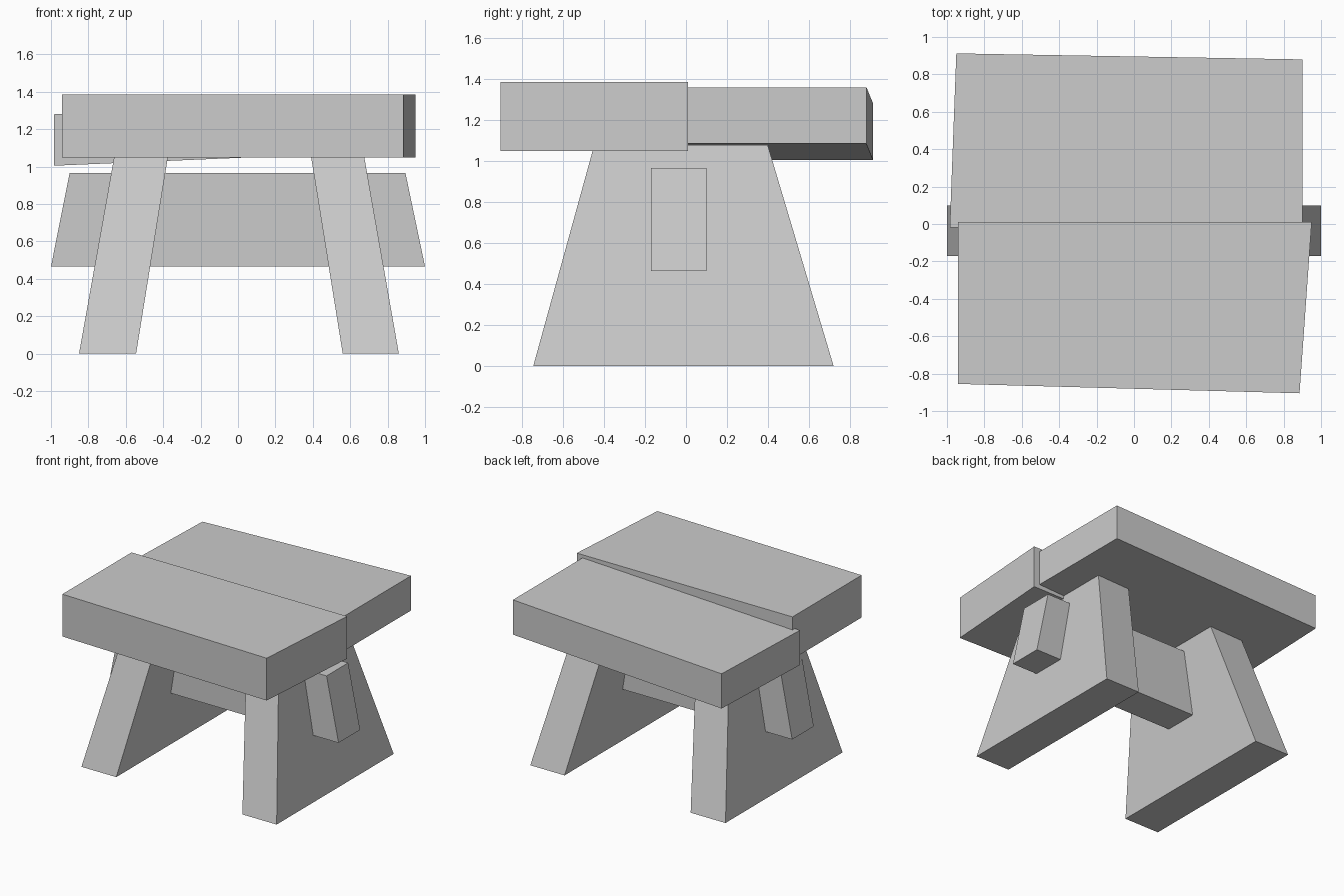
import bpy
import bmesh

cube = bpy.data.objects.get("Cube")
if cube:
    bpy.data.objects.remove(cube, do_unlink=True)

grey = bpy.data.materials.new("plain grey")
grey.use_nodes = True
grey.diffuse_color = (0.6, 0.6, 0.6, 1)
grey.node_tree.nodes["Principled BSDF"].inputs["Base Color"].default_value = (0.6, 0.6, 0.6, 1)


def block(name, bottom, top):
    """Solid between two matching four-cornered outlines."""
    bm = bmesh.new()
    low = [bm.verts.new(p) for p in bottom]
    high = [bm.verts.new(p) for p in top]
    bm.faces.new(low[::-1])
    bm.faces.new(high)
    for i in range(4):
        j = (i + 1) % 4
        bm.faces.new((low[i], low[j], high[j], high[i]))
    bmesh.ops.recalc_face_normals(bm, faces=bm.faces)
    mesh = bpy.data.meshes.new(name)
    bm.to_mesh(mesh)
    bm.free()
    mesh.materials.append(grey)
    obj = bpy.data.objects.new(name, mesh)
    bpy.context.collection.objects.link(obj)
    return obj


def rect(x0, x1, y0, y1, z):
    return [(x0, y0, z), (x1, y0, z), (x1, y1, z), (x0, y1, z)]


def plank(name, outline, base, slope, thickness):
    """Uneven board whose height rises along x by the given slope."""
    low = [(x, y, base + slope * x) for x, y in outline]
    block(name, low, [(x, y, z + thickness) for x, y, z in low])


# Seat boards: the front one level, the back one slightly tilted
plank("front_seat_board", [(-0.94, -0.855), (0.885, -0.905), (0.95, 0.01), (-0.94, 0.01)],
      1.05, 0, 0.335)
plank("back_seat_board", [(-0.985, -0.02), (0.90, 0.005), (0.90, 0.88), (-0.95, 0.912)],
      1.047, 0.0425, 0.275)

# Splayed slab legs, their tops let into the seat boards
top_z = 1.12
block("right_leg", rect(-0.85, -0.545, -0.745, 0.72, 0), rect(-0.65, -0.364, -0.436, 0.386, top_z))
block("left_leg", rect(0.56, 0.86, -0.745, 0.72, 0), rect(0.38, 0.663, -0.436, 0.386, top_z))

# Cross beam passing through both legs
block("cross_beam", rect(-1.0, 1.0, -0.17, 0.10, 0.465), rect(-0.90, 0.895, -0.17, 0.10, 0.967))
